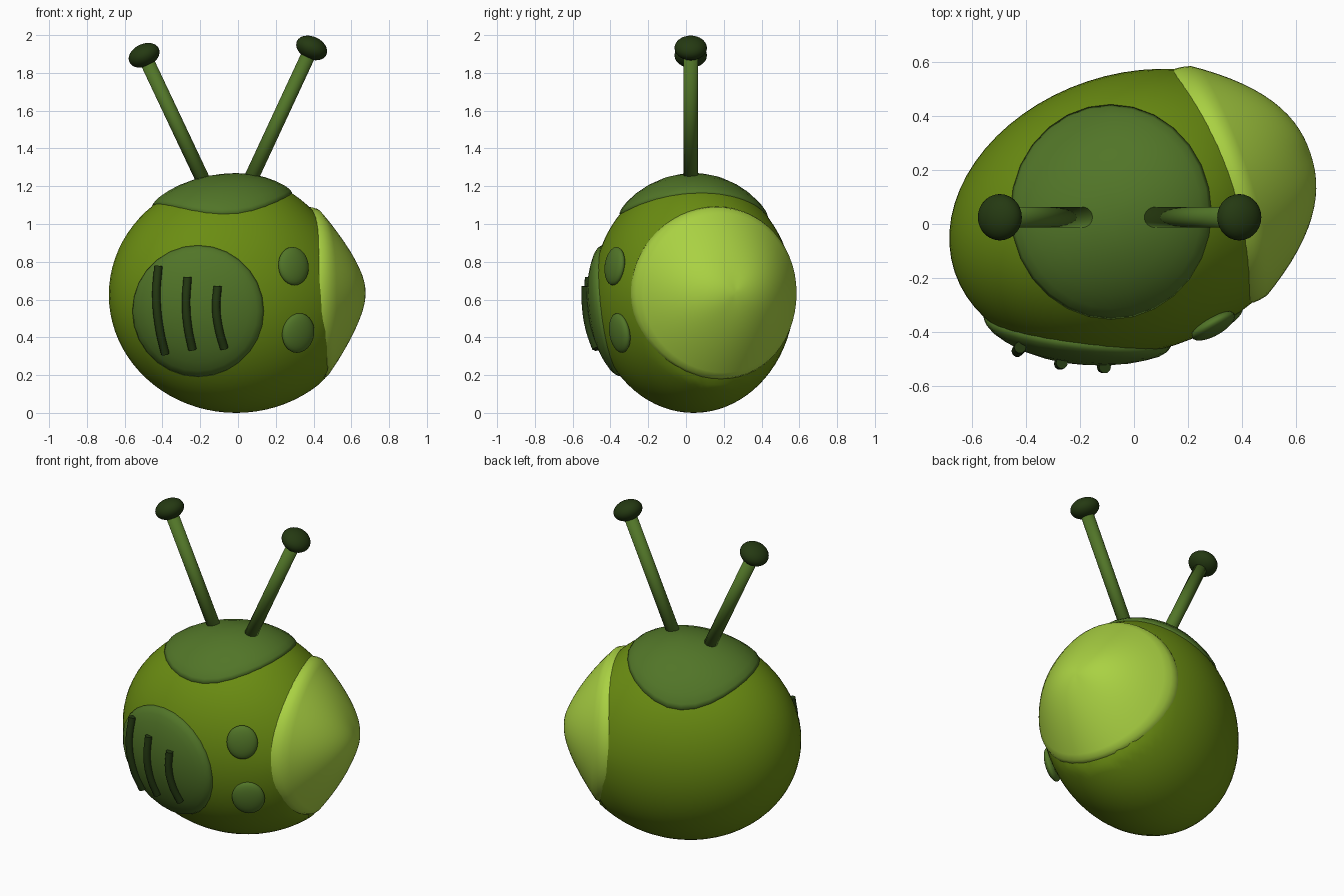
import bpy, bmesh, math
from mathutils import Vector, Matrix
from mathutils.bvhtree import BVHTree

if "Cube" in bpy.data.objects:
    bpy.data.objects.remove(bpy.data.objects["Cube"])

ANG = math.radians(18.4)
C, S = math.cos(ANG), math.sin(ANG)
ZC, R = 0.63, 0.455          # body centre height, eye radius


def mat(name, rgb):
    m = bpy.data.materials.new(name)
    m.diffuse_color = (*rgb, 1)
    m.use_nodes = True
    m.node_tree.nodes["Principled BSDF"].inputs["Base Color"].default_value = m.diffuse_color
    return m


GREEN = mat("body green", (0.145, 0.265, 0.006))
LIME = mat("lime eye", (0.40, 0.64, 0.055))
MOSS = mat("moss green", (0.083, 0.178, 0.021))
DARK = mat("dark green", (0.018, 0.041, 0.006))


def world(u, v, z):
    return Vector((-0.01 + u * C - v * S, 0.04 + u * S + v * C, z))


def finish(bm, name, material):
    bmesh.ops.recalc_face_normals(bm, faces=bm.faces)
    me = bpy.data.meshes.new(name)
    bm.to_mesh(me)
    bm.free()
    me.materials.append(material)
    for p in me.polygons:
        p.use_smooth = True
    ob = bpy.data.objects.new(name, me)
    bpy.context.collection.objects.link(ob)
    return ob


def disc(name, material, rings, n, point):
    """Closed-centre polar grid; point(ring, angle) gives each position."""
    bm = bmesh.new()
    centre = bm.verts.new(point(rings[0], 0))
    prev = None
    for ring in rings[1:]:
        row = [bm.verts.new(point(ring, 2 * math.pi * i / n)) for i in range(n)]
        for i in range(n):
            j = (i + 1) % n
            if prev:
                bm.faces.new((prev[i], row[i], row[j], prev[j]))
            else:
                bm.faces.new((centre, row[i], row[j]))
        prev = row
    bm.faces.new(prev)
    return finish(bm, name, material)


def eye_u(t, a):
    """Height of the eye dome along the body's long axis."""
    c2, s2 = math.cos(a) ** 2, math.sin(a) ** 2
    depth = 0.33 * c2 + (0.27 if math.sin(a) > 0 else 0.22) * s2
    return 0.70 - depth * t ** (2.2 * c2 + 1.55 * s2)


# Body: slanted egg, pulled in underneath the eye
bm = bmesh.new()
bmesh.ops.create_uvsphere(bm, u_segments=64, v_segments=40, radius=1)
for vt in bm.verts:
    u, v, z = vt.co.x * 0.69, vt.co.y * 0.515, vt.co.z * 0.625
    if u > 0:
        u *= 1 - 0.15 * max(0, min(1, z / R))
        t = math.hypot(v, z) / R
        if t < 1:
            u = min(u, eye_u(t, math.atan2(z, v)) - 0.03)
    vt.co = world(u, v, z + ZC - 0.005)
bm.normal_update()
tree = BVHTree.FromBMesh(bm)
finish(bm, "body", GREEN)


# Big domed eye with a rounded lip
def eye_point(ring, a):
    t, sink = ring
    u = eye_u(min(t, 1), a) - sink
    return world(u, R * t * math.cos(a), ZC + 0.005 + R * t * math.sin(a))


disc("eye", LIME, [(i / 14, 0) for i in range(14)] +
     [(0.985, 0), (1.0, 0.02), (1.005, 0.045), (0.99, 0.08), (0.95, 0.13)], 56, eye_point)


def on_body(origin, direction):
    loc, nor, _, _ = tree.ray_cast(Vector(origin), Vector(direction))
    return loc, nor


# Plates lying on the body: head cap and mouth plate
PLATE = [(0, 1), (0.2, 1), (0.4, 1), (0.6, 1), (0.75, 0.95), (0.88, 0.85),
         (0.96, 0.6), (1, 0.2), (1, -0.6)]


def cap_point(ring, a):
    p, n = on_body((-0.085 + 0.37 * ring[0] * math.cos(a),
                    0.045 + 0.395 * ring[0] * math.sin(a), 3), (0, 0, -1))
    return p + n * 0.02 * ring[1]


def mouth_point(ring, a):
    p, n = on_body((-0.21 + 0.345 * ring[0] * math.cos(a), -3,
                    0.54 + 0.345 * ring[0] * math.sin(a)), (0, 1, 0))
    return p + n * 0.03 * ring[1]


disc("head_cap", MOSS, PLATE, 28, cap_point)
disc("mouth_plate", MOSS, PLATE, 28, mouth_point)

# Curved mouth ribs
RIBS = [[(-0.405, 0.77), (-0.415, 0.62), (-0.40, 0.46), (-0.37, 0.33)],
        [(-0.26, 0.715), (-0.268, 0.58), (-0.258, 0.46), (-0.235, 0.35)],
        [(-0.11, 0.67), (-0.115, 0.56), (-0.103, 0.45), (-0.075, 0.355)]]
for k, pts in enumerate(RIBS):
    cu = bpy.data.curves.new("mouth_rib", "CURVE")
    cu.dimensions = "3D"
    cu.bevel_depth, cu.bevel_resolution, cu.use_fill_caps = 0.022, 3, True
    sp = cu.splines.new("BEZIER")
    sp.bezier_points.add(len(pts) - 1)
    for bp, (x, z) in zip(sp.bezier_points, pts):
        p, n = on_body((x, -3, z), (0, 1, 0))
        bp.co = p + n * 0.038
        bp.handle_left_type = bp.handle_right_type = "AUTO"
    cu.materials.append(DARK)
    bpy.context.collection.objects.link(bpy.data.objects.new(f"mouth_rib_{k + 1}", cu))


def ellipsoid(name, material, centre, axis, radii):
    """Squashed ball whose local z follows axis."""
    z = Vector(axis).normalized()
    up = Vector((0, 0, 1)) if abs(z.z) < 0.8 else Vector((0, 1, 0))
    x = up.cross(z).normalized()
    rot = Matrix((x, z.cross(x), z)).transposed().to_4x4()
    bm = bmesh.new()
    bmesh.ops.create_uvsphere(bm, u_segments=28, v_segments=16, radius=1)
    bm.transform(Matrix.Translation(centre) @ rot @ Matrix.Diagonal((*radii, 1)))
    finish(bm, name, material)


# Two oval buttons beside the eye
for name, x, z, rx, rz in (("upper_button", 0.29, 0.775, 0.09, 0.102),
                           ("lower_button", 0.315, 0.425, 0.095, 0.106)):
    p, n = on_body((x, -3, z), (0, 1, 0))
    ellipsoid(name, MOSS, p + n * 0.008, (n.x, n.y, n.z * 0.5), (rx, rz, 0.035))

# Antennae: straight stalks with flattened knobs
for side, base, tip in (("left", (-0.165, 0.025, 1.19), (-0.497, 0.025, 1.893)),
                        ("right", (0.045, 0.025, 1.19), (0.39, 0.025, 1.932))):
    a, b = Vector(base), Vector(tip)
    d = b - a
    bm = bmesh.new()
    bmesh.ops.create_cone(bm, cap_ends=True, segments=24, radius1=0.038,
                          radius2=0.038, depth=d.length)
    bm.transform(Matrix.Translation((a + b) / 2) @
                 d.to_track_quat("Z", "Y").to_matrix().to_4x4())
    stalk = finish(bm, f"{side}_antenna_stalk", MOSS)
    ellipsoid(f"{side}_antenna_knob", DARK, b, d, (0.086, 0.086, 0.06))
